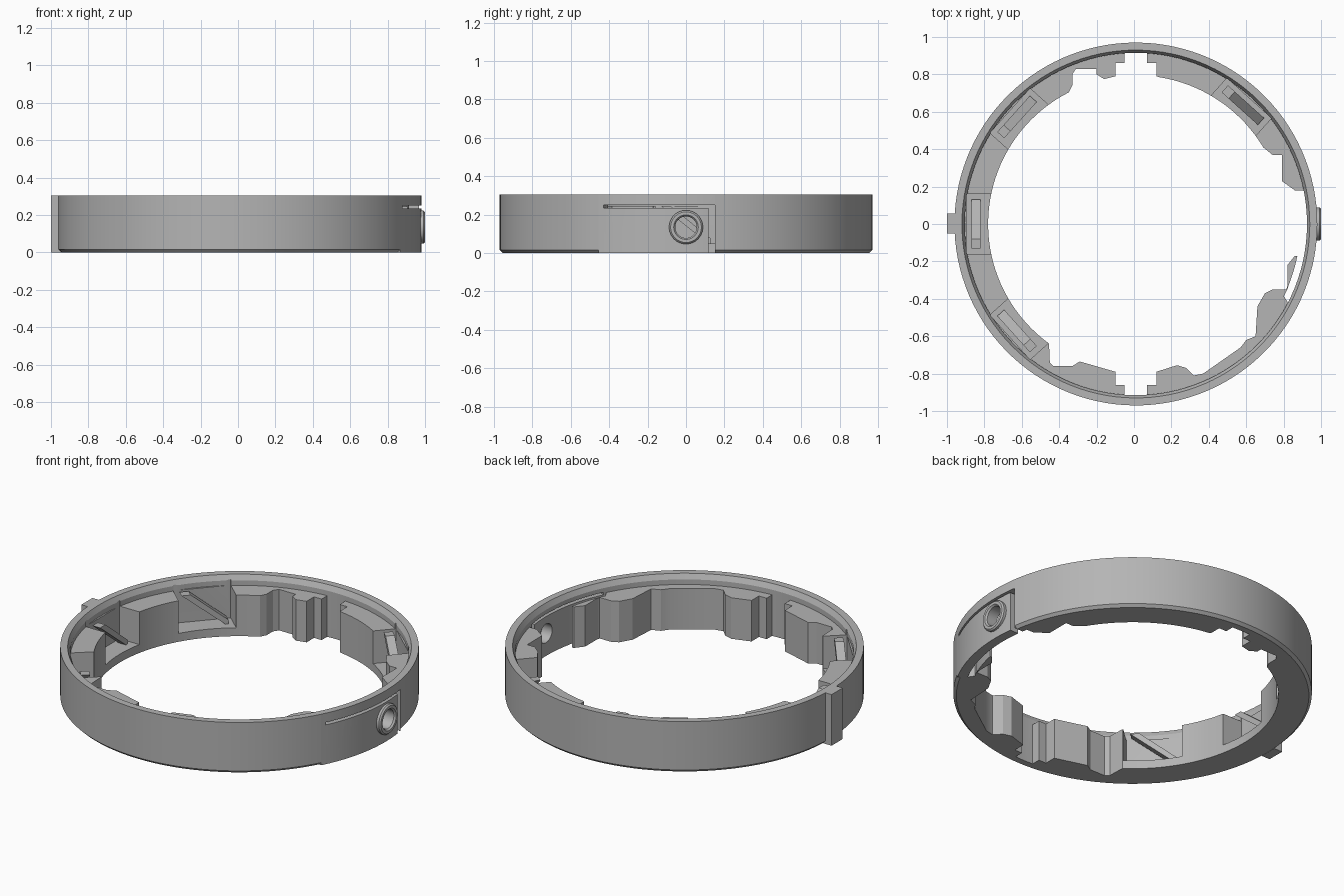
import bpy, bmesh, math
from mathutils import Matrix, Vector

cube = bpy.data.objects.get("Cube")
if cube:
    bpy.data.objects.remove(cube, do_unlink=True)

CX = 0.01        # ring axis offset caused by the side tab and the button
R_OUT, R_IN = 0.97, 0.915
HEIGHT, SHELF = 0.305, 0.245

grey = bpy.data.materials.new("mid grey")
grey.use_nodes = True
grey.diffuse_color = (0.46, 0.46, 0.46, 1)
grey.node_tree.nodes["Principled BSDF"].inputs["Base Color"].default_value = grey.diffuse_color


def polar(r, deg):
    a = math.radians(deg)
    return CX + r * math.cos(a), r * math.sin(a)


def arc(r, a0, a1, step=3):
    n = max(1, round(abs(a1 - a0) / step))
    return [polar(r, a0 + (a1 - a0) * i / n) for i in range(n + 1)]


def finish(bm, name):
    bmesh.ops.remove_doubles(bm, verts=bm.verts, dist=1e-5)
    bmesh.ops.recalc_face_normals(bm, faces=bm.faces)
    mesh = bpy.data.meshes.new(name)
    bm.to_mesh(mesh)
    bm.free()
    mesh.materials.append(grey)
    obj = bpy.data.objects.new(name, mesh)
    bpy.context.collection.objects.link(obj)
    return obj


def prism(name, points, z0, z1):
    """Straight extrusion of a flat outline along z."""
    bm = bmesh.new()
    face = bm.faces.new([bm.verts.new((x, y, z0)) for x, y in points])
    top = bmesh.ops.extrude_face_region(bm, geom=[face])["geom"]
    bmesh.ops.translate(bm, vec=(0, 0, z1 - z0),
                        verts=[v for v in top if isinstance(v, bmesh.types.BMVert)])
    return finish(bm, name)


def box(name, x0, x1, y0, y1, z0, z1):
    return prism(name, [(x0, y0), (x1, y0), (x1, y1), (x0, y1)], z0, z1)


def sweep(name, stations, closed):
    """Loft (angle, profile) stations round the ring axis."""
    bm = bmesh.new()
    rings = [[bm.verts.new((*polar(r, a), z)) for r, z in prof] for a, prof in stations]
    n = len(rings[0])
    for i in range(len(rings) if closed else len(rings) - 1):
        p, q = rings[i], rings[(i + 1) % len(rings)]
        for j in range(n):
            k = (j + 1) % n
            bm.faces.new((p[j], p[k], q[k], q[j]))
    if not closed:
        bm.faces.new(rings[0])
        bm.faces.new(rings[-1])
    return finish(bm, name)


def combine(obj, tool, operation):
    tool.hide_render = True
    mod = obj.modifiers.new("combine", "BOOLEAN")
    mod.operation, mod.solver, mod.object = operation, "EXACT", tool
    bpy.context.view_layer.objects.active = obj
    bpy.ops.object.modifier_apply(modifier=mod.name)
    bpy.data.objects.remove(tool, do_unlink=True)


def smooth(obj):
    bpy.ops.object.select_all(action="DESELECT")
    obj.select_set(True)
    bpy.context.view_layer.objects.active = obj
    bpy.ops.object.shade_smooth_by_angle(angle=math.radians(25))


# Outer wall: bottom edge chamfered except along the latch
def wall_profile(bevel):
    return [(R_IN, 0), (R_OUT - bevel, 0), (R_OUT, bevel), (R_OUT, HEIGHT),
            (0.93, HEIGHT), (R_IN, HEIGHT - 0.03)]


LATCH0, LATCH1 = -28, 9
plain, cut = wall_profile(0.0002), wall_profile(0.016)
stations = [(LATCH0 + i * 37 / 12, plain) for i in range(13)]
stations += [(LATCH1 + i * 323 / 108, cut) for i in range(109)]
body = sweep("ring_body", stations, True)

# Inner shelf with its irregular inside edge, listed counterclockwise
notch = [(0.12, 0.79), (0.12, 0.86), (0.07, 0.86), (0.07, 0.92),
         (-0.05, 0.92), (-0.05, 0.86), (-0.10, 0.86), (-0.10, 0.79)]
inner = [(0.86, 0.18), (0.79, 0.23), (0.79, 0.37), (0.74, 0.37)]
inner += arc(0.795, 31, 81) + notch
inner += [(-0.16, 0.775), (-0.20, 0.80), (-0.20, 0.83), (-0.31, 0.83),
          (-0.33, 0.80), (-0.33, 0.74)]
inner += arc(0.79, 117, 234)
inner += [(-0.45, -0.74), (-0.43, -0.76), (-0.33, -0.76), (-0.29, -0.735)]
inner += [(x, -y) for x, y in reversed(notch)]
inner += [(0.23, -0.755), (0.28, -0.77), (0.32, -0.81), (0.37, -0.80),
          (0.57, -0.66), (0.60, -0.62), (0.65, -0.60), (0.66, -0.44),
          (0.70, -0.37), (0.74, -0.35), (0.82, -0.35), (0.82, -0.22), (0.86, -0.17)]
gap_edge = arc(0.88, -11.2, -26)
outer = arc(0.935, -28, -349)
combine(body, prism("shelf", inner + gap_edge + outer, 0, SHELF), "UNION")

# Side tab
combine(body, box("tab", -1, -0.945, -0.05, 0.055, 0, HEIGHT), "UNION")

# Pockets in the shelf, each holding a slanted bar
bar_side = [(-0.13, SHELF), (-0.08, SHELF), (0.13, 0.075), (0.13, 0.045), (0.12, 0.045)]
for i, angle in enumerate((48, 138, 180, 222)):
    turn = Matrix.Translation((CX, 0, 0)) @ Matrix.Rotation(math.radians(angle), 4, "Z")
    pocket = box("pocket_cutter", 0.7, 0.905, -0.16, 0.16, 0.05, 0.28)
    pocket.data.transform(turn)
    combine(body, pocket, "DIFFERENCE")
    bar = prism(f"slanted_bar_{i + 1}", bar_side, 0.83, 0.88)
    # outline axes become clockwise tangent and height, depth becomes radius
    axes = Matrix(((0, 0, 1, 0), (-1, 0, 0, 0), (0, 1, 0, 0), (0, 0, 0, 1)))
    bar.data.transform(turn @ axes)

# Latch slots
slot = [(0.89, 0.235), (1.05, 0.235), (1.05, 0.25), (0.89, 0.25)]
combine(body, sweep("slot_cutter", [(-26.3 + i * 2.5, slot) for i in range(15)], False),
        "DIFFERENCE")
combine(body, box("slit_cutter", 0.88, 1.1, 0.118, 0.15, -0.1, 0.25), "DIFFERENCE")

# Round latch button with a hole through the wall
BUTTON = Matrix.Translation((0.95, 0, 0.135)) @ Matrix.Rotation(math.pi / 2, 4, "Y") \
    @ Matrix.Translation((-CX, 0, 0))
hole = prism("hole_cutter", arc(0.056, 0, 352.5, 7.5), -0.1, 0.1)
hole.data.transform(BUTTON)
combine(body, hole, "DIFFERENCE")
rim = [(0.056, 0), (0.088, 0), (0.088, 0.042), (0.08, 0.05), (0.064, 0.05), (0.056, 0.04)]
button = sweep("latch_button", [(i * 7.5, rim) for i in range(48)], True)
button.data.transform(BUTTON)

smooth(body)
smooth(button)
